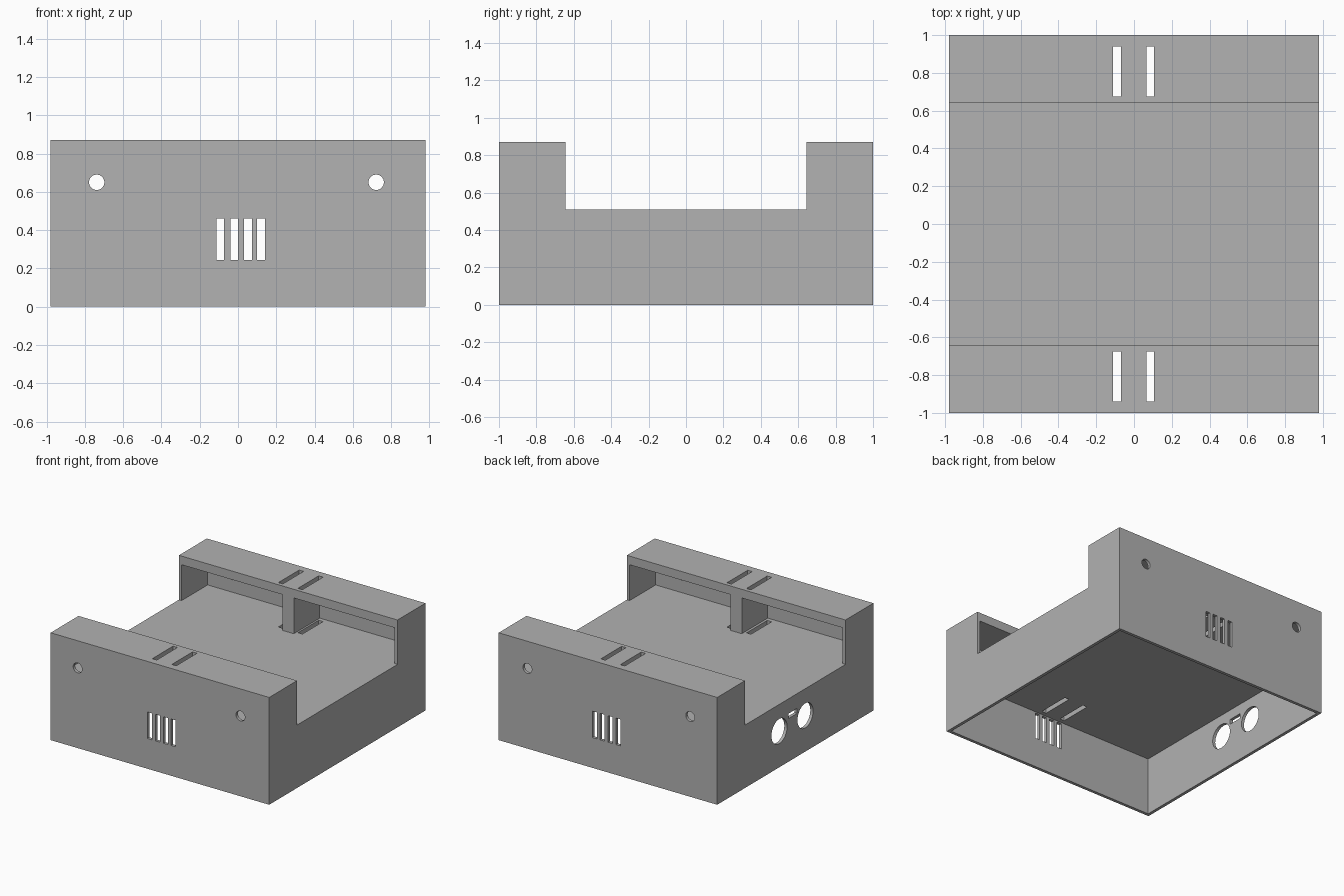
import bpy, math
from mathutils import Matrix

cube = bpy.data.objects.get("Cube")
if cube:
    bpy.data.objects.remove(cube, do_unlink=True)

W, D = 0.98, 1.0            # half width, half depth
DECK, TOP = 0.51, 0.87      # deck height, full height
WALL, PLATE, LIP = 0.025, 0.04, 0.07
INNER = 0.643               # inner edge of the raised housings

grey = bpy.data.materials.new("plain grey")
grey.use_nodes = True
colour = (0.445, 0.445, 0.445, 1)
grey.diffuse_color = colour
grey.node_tree.nodes["Principled BSDF"].inputs["Base Color"].default_value = colour


def box(name, x, y, z):
    """Box from three (low, high) ranges."""
    bpy.ops.mesh.primitive_cube_add(size=1)
    ob = bpy.context.object
    ob.name = name
    size = [b - a for a, b in (x, y, z)]
    mid = [(a + b) / 2 for a, b in (x, y, z)]
    ob.data.transform(Matrix.Translation(mid) @ Matrix.Diagonal((*size, 1)))
    return ob


def rod(name, centre, radius, length, axis):
    """Round cutter along the x or y axis."""
    bpy.ops.mesh.primitive_cylinder_add(vertices=48, radius=radius, depth=length)
    ob = bpy.context.object
    ob.name = name
    turn = Matrix.Rotation(math.pi / 2, 4, "Y" if axis == "x" else "X")
    ob.data.transform(Matrix.Translation(centre) @ turn)
    return ob


def cut(target, cutters):
    """Subtract the cutters one by one, then discard them."""
    for c in cutters:
        mod = target.modifiers.new("cut", "BOOLEAN")
        mod.operation, mod.solver, mod.object = "DIFFERENCE", "EXACT", c
        bpy.context.view_layer.objects.active = target
        bpy.ops.object.modifier_apply(modifier=mod.name)
        bpy.data.objects.remove(c, do_unlink=True)
    target.data.materials.clear()
    target.data.materials.append(grey)


def top_slots(side, z):
    """Pair of long slots in the plate above or below a housing."""
    y = sorted((side * 0.675, side * 0.94))
    return [box("slot_cutter", (x - 0.02, x + 0.02), y, z) for x in (-0.09, 0.085)]


# Lower box: open underneath, with a deck on top
body = box("lower_box", (-W, W), (-D, D), (0, DECK))
cutters = [box("cavity", (-W + WALL, W - WALL), (-D + WALL, D - WALL), (-0.1, DECK - PLATE))]
for side in (-1, 1):
    cutters += top_slots(side, (DECK - 0.1, DECK + 0.1))
# Vent slots through front and back
for x in (-0.092, -0.02, 0.052, 0.12):
    cutters.append(box("vent_cutter", (x - 0.02, x + 0.02), (-1.1, 1.1), (0.245, 0.46)))
# Two round ports and a small slot on the right side
for y in (-0.128, 0.205):
    cutters.append(rod("port_cutter", (-W, y, 0.292), 0.1, 0.2, "x"))
cutters.append(box("port_slot_cutter", (-W - 0.1, -W + 0.1), (-0.025, 0.09), (0.35, 0.39)))
cut(body, cutters)

# Raised housings: open inwards, split by a central divider
for name, side in (("front_housing", -1), ("back_housing", 1)):
    housing = box(name, (-W, W), sorted((side * INNER, side * D)), (DECK, TOP))
    depth = sorted((side * (INNER - 0.1), side * (D - WALL)))
    cutters = [box("bay_cutter", x, depth, (DECK - 0.1, TOP - LIP))
               for x in ((-W + WALL, -0.05), (0.05, W - WALL))]
    cutters += top_slots(side, (TOP - 0.2, TOP + 0.1))
    cutters += [rod("hole_cutter", (x, side * D, 0.65), 0.04, 0.2, "y")
                for x in (-0.738, 0.722)]
    cut(housing, cutters)
